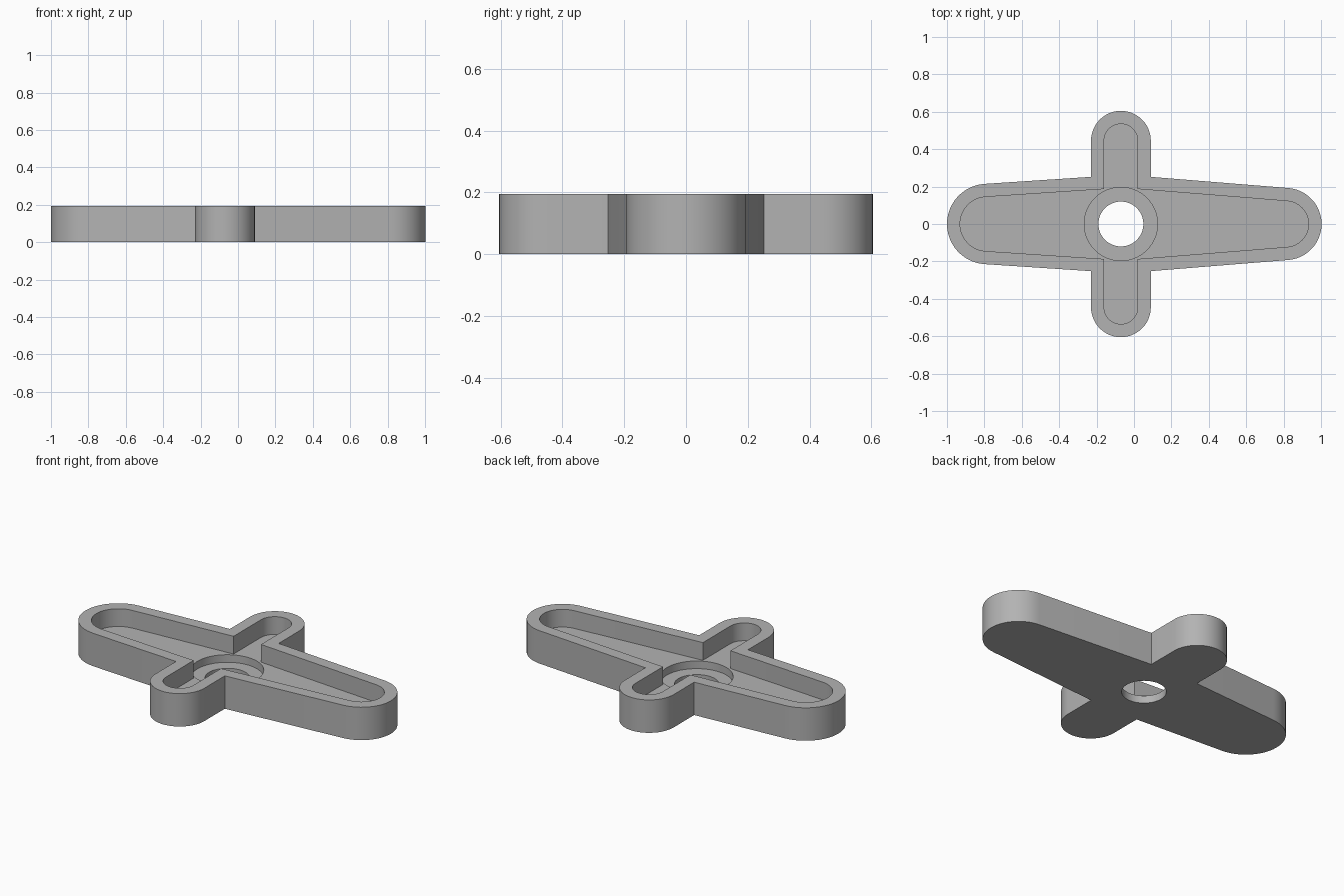
import bpy
import bmesh
from math import sin, cos, pi, radians
from mathutils import Vector

if "Cube" in bpy.data.objects:
    bpy.data.objects.remove(bpy.data.objects["Cube"], do_unlink=True)

HUB = -0.07      # x of the hub axis
TOP, FLOOR, SEAT = 0.195, 0.09, 0.045


def arc(cx, cy, r, start, end, steps=24):
    """Points on an arc, angles in degrees."""
    angles = [radians(start + (end - start) * i / steps) for i in range(steps + 1)]
    return [(cx + r * cos(a), cy + r * sin(a)) for a in angles]


def cross_outline(inset):
    """Four-armed outline: tapered long arms and straight short arms."""
    half = 0.16 - inset
    corner = 0.252 - inset * 0.93
    right, left = HUB + half, HUB - half
    pts = arc(0.81, 0, 0.193 - inset, -85.5, 85.5)
    pts += [(right, corner)] + arc(HUB, 0.445, half, 0, 180) + [(left, corner)]
    pts += arc(-0.785, 0, 0.215 - inset, 93.5, 266.5)
    pts += [(left, -corner)] + arc(HUB, -0.445, half, 180, 360) + [(right, -corner)]
    return pts


def circle(r):
    return arc(HUB, 0, r, 0, 360, 64)[:-1]


bm = bmesh.new()


def ring(points, z):
    verts = [bm.verts.new((x, y, z)) for x, y in points]
    edges = [bm.edges.new((v, verts[(i + 1) % len(verts)])) for i, v in enumerate(verts)]
    return verts, edges


def wall(points, z_low, z_high):
    """Vertical wall along an outline; returns its lower and upper edge loops."""
    low, low_edges = ring(points, z_low)
    high, high_edges = ring(points, z_high)
    n = len(points)
    for i in range(n):
        j = (i + 1) % n
        bm.faces.new((low[i], low[j], high[j], high[i])).smooth = True
    return low_edges, high_edges


def flat(outer, inner):
    """Flat face between two edge loops of equal height."""
    bmesh.ops.triangle_fill(bm, edges=outer + inner, use_beauty=True,
                            normal=Vector((0, 0, 1)))


# Walls: outside, tray, hub seat and through hole
outside_low, outside_high = wall(cross_outline(0), 0, TOP)
tray_low, tray_high = wall(cross_outline(0.07), FLOOR, TOP)
seat_low, seat_high = wall(circle(0.196), SEAT, FLOOR)
hole_low, hole_high = wall(circle(0.12), 0, SEAT)

# Flat faces: rim, tray floor, seat floor and underside
flat(outside_high, tray_high)
flat(tray_low, seat_high)
flat(seat_low, hole_high)
flat(outside_low, hole_low)
bmesh.ops.recalc_face_normals(bm, faces=bm.faces)

mesh = bpy.data.meshes.new("cross_arm_tray")
bm.to_mesh(mesh)
bm.free()
tray = bpy.data.objects.new("cross_arm_tray", mesh)
bpy.context.collection.objects.link(tray)

# Plain grey material
grey = bpy.data.materials.new("plain grey")
grey.use_nodes = True
colour = (0.45, 0.45, 0.45, 1)
grey.diffuse_color = colour
grey.node_tree.nodes["Principled BSDF"].inputs["Base Color"].default_value = colour
mesh.materials.append(grey)

# Smooth round ends, crisp edges
bpy.ops.object.select_all(action="DESELECT")
tray.select_set(True)
bpy.context.view_layer.objects.active = tray
bpy.ops.object.shade_smooth_by_angle(angle=radians(30))
